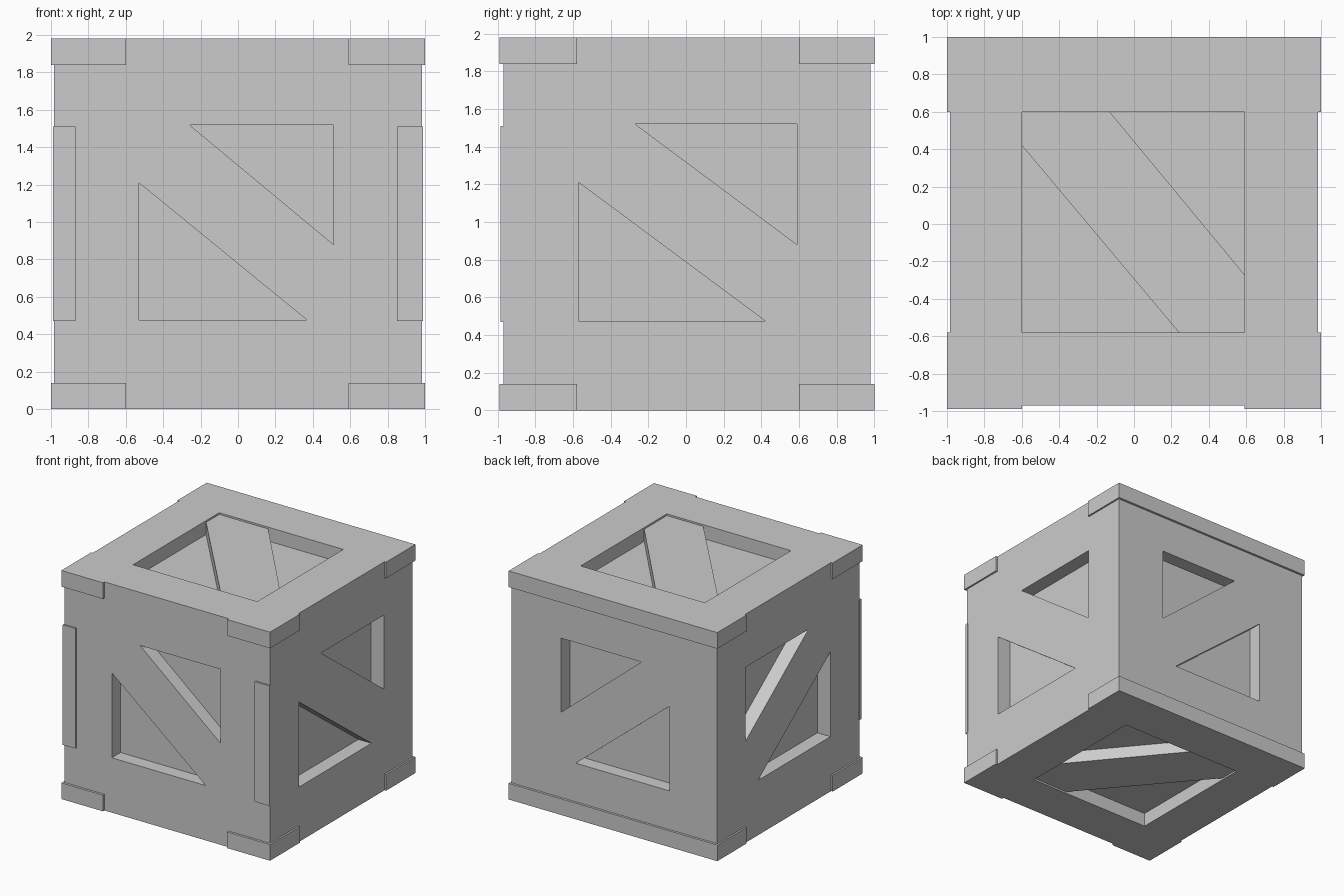
import bpy
import bmesh

if "Cube" in bpy.data.objects:
    bpy.data.objects.remove(bpy.data.objects["Cube"])


def solid(name, profile, axis, a, b):
    """Prism: 2D profile in the plane of the two other axes, extruded along axis from a to b."""
    def place(u, v, w):
        return [(w, u, v), (u, w, v), (u, v, w)][axis]
    bm = bmesh.new()
    verts = [bm.verts.new(place(u, v, a)) for u, v in profile]
    face = bm.faces.new(verts)
    new = bmesh.ops.extrude_face_region(bm, geom=[face])["geom"]
    for v in new:
        if isinstance(v, bmesh.types.BMVert):
            v.co[axis] = b
    bmesh.ops.recalc_face_normals(bm, faces=bm.faces)
    mesh = bpy.data.meshes.new(name)
    bm.to_mesh(mesh)
    bm.free()
    ob = bpy.data.objects.new(name, mesh)
    bpy.context.collection.objects.link(ob)
    return ob


def box(name, x, y, z):
    return solid(name, [(x[0], y[0]), (x[1], y[0]), (x[1], y[1]), (x[0], y[1])], 2, *z)


def wall(name, axis, a, b, outer, hole, brace):
    """Two posts, two rails and a diagonal brace around a recessed opening."""
    def board(part, u, v):
        solid(f"{name}_{part}", [(u[0], v[0]), (u[1], v[0]), (u[1], v[1]), (u[0], v[1])], axis, a, b)
    board("post_a", (outer[0], hole[0]), (0.14, 1.84))
    board("post_b", (hole[1], outer[1]), (0.14, 1.84))
    board("rail_bottom", hole, (0.14, 0.475))
    board("rail_top", hole, (1.52, 1.84))
    solid(f"{name}_brace", brace, axis, a, b)


# Inner body seen at the bottom of the openings
box("core", (-0.86, 0.86), (-0.85, 0.86), (0.12, 1.86))

# Front and back walls
fb_brace = [(-0.53, 1.21), (-0.53, 1.52), (-0.26, 1.52), (0.51, 0.88), (0.51, 0.475), (0.37, 0.475)]
for name, a, b in (("front", -0.97, -0.85), ("back", 0.86, 0.98)):
    wall(name, 1, a, b, (-0.985, 0.985), (-0.53, 0.51), fb_brace)

# Left and right walls
side_brace = [(-0.57, 1.21), (-0.57, 1.52), (-0.27, 1.52), (0.59, 0.88), (0.59, 0.475), (0.42, 0.475)]
for name, a, b in (("left", -0.985, -0.86), ("right", 0.86, 0.985)):
    wall(name, 0, a, b, (-0.85, 0.86), (-0.57, 0.59), side_brace)

# Lid and base frames with raised corner blocks and a slightly sunken brace
lid_brace = [(-0.6, 0.42), (-0.6, 0.6), (-0.13, 0.6), (0.59, -0.27), (0.59, -0.58), (0.24, -0.58)]
for name, z, bz in (("base", (0.0, 0.14), (0.015, 0.12)), ("lid", (1.84, 1.98), (1.86, 1.965))):
    box(f"{name}_front_board", (-0.6, 0.59), (-0.97, -0.58), z)
    box(f"{name}_back_board", (-0.6, 0.59), (0.6, 1.0), z)
    box(f"{name}_left_board", (-0.985, -0.6), (-0.58, 0.6), z)
    box(f"{name}_right_board", (0.59, 0.985), (-0.58, 0.6), z)
    for side, x in (("left", (-1.0, -0.6)), ("right", (0.59, 1.0))):
        box(f"{name}_corner_front_{side}", x, (-0.99, -0.58), z)
        box(f"{name}_corner_back_{side}", x, (0.6, 1.0), z)
    solid(f"{name}_brace", lid_brace, 2, *bz)

# Thin raised edge guards on the front corners
for side, x in (("left", (-0.99, -0.87)), ("right", (0.85, 0.99))):
    box(f"edge_guard_{side}", x, (-0.985, -0.96), (0.47, 1.51))
